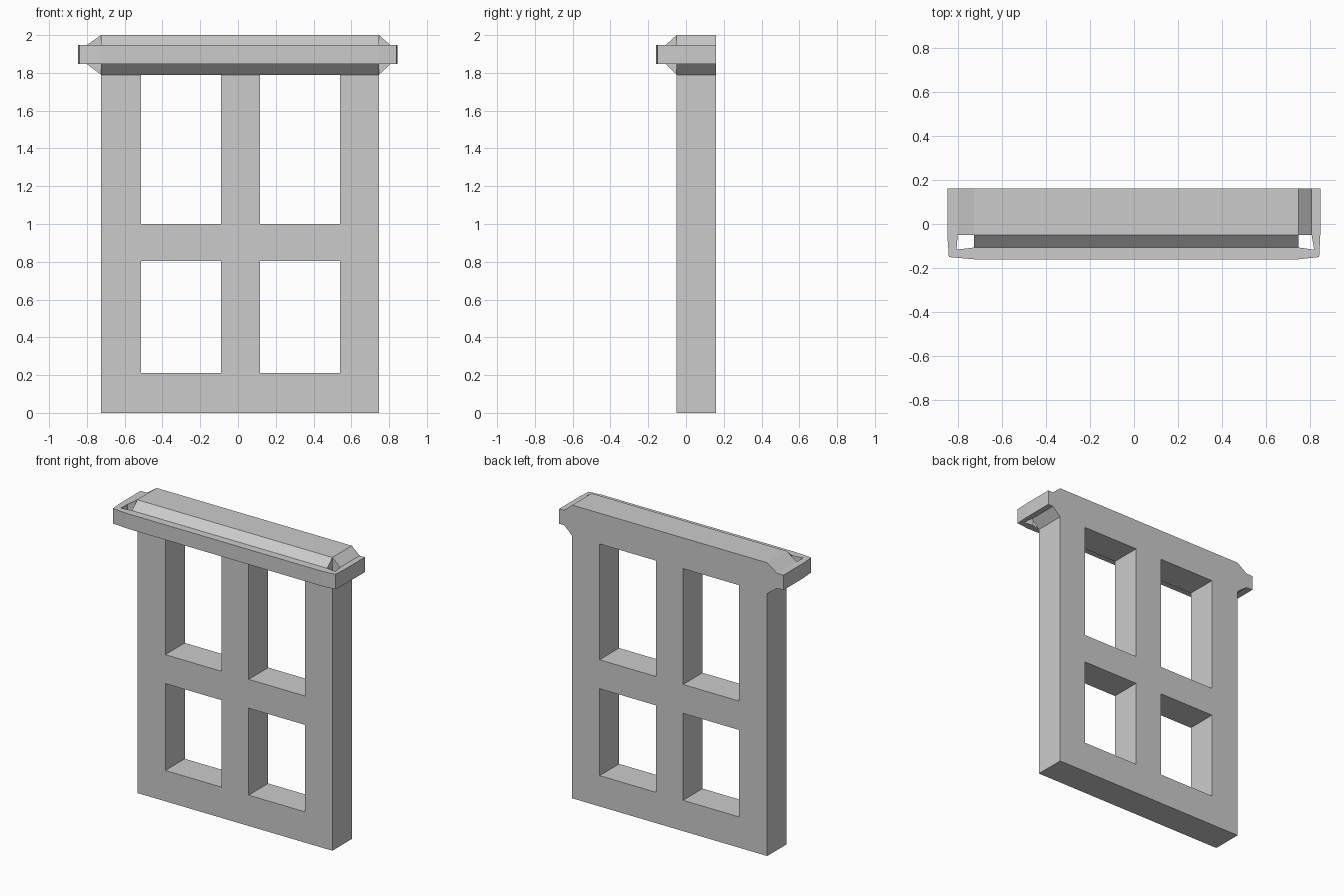
import bpy, bmesh

if "Cube" in bpy.data.objects:
    bpy.data.objects.remove(bpy.data.objects["Cube"])

FRONT, BACK = -0.05, 0.16           # frame depth range
LEFT, RIGHT = -0.725, 0.747         # frame side faces
Z_LOW, Z_BAND0, Z_BAND1, Z_TOP = 1.79, 1.846, 1.948, 2.0


def add_object(name, bm):
    bmesh.ops.recalc_face_normals(bm, faces=bm.faces)
    mesh = bpy.data.meshes.new(name)
    bm.to_mesh(mesh)
    bm.free()
    obj = bpy.data.objects.new(name, mesh)
    bpy.context.collection.objects.link(obj)
    return obj


def prism(name, profile, axis, start, end):
    """Extrude a 2D profile (remaining axes in order) along one axis."""
    bm = bmesh.new()
    verts = []
    for p in profile:
        co = list(p)
        co.insert(axis, start)
        verts.append(bm.verts.new(co))
    face = bm.faces.new(verts)
    new = bmesh.ops.extrude_face_region(bm, geom=[face], use_keep_orig=True)["geom"]
    shift = [0, 0, 0]
    shift[axis] = end - start
    bmesh.ops.translate(bm, vec=shift, verts=[g for g in new if isinstance(g, bmesh.types.BMVert)])
    return add_object(name, bm)


# Window frame: a grid of cells with four openings, extruded in depth
xs = [LEFT, -0.513, -0.09, 0.116, 0.54, RIGHT]
zs = [0, 0.21, 0.803, 1.0, Z_LOW, Z_TOP]
bm = bmesh.new()
grid = [[bm.verts.new((x, FRONT, z)) for z in zs] for x in xs]
for i in range(5):
    for j in range(5):
        if not (i in (1, 3) and j in (1, 3)):
            bm.faces.new((grid[i][j], grid[i + 1][j], grid[i + 1][j + 1], grid[i][j + 1]))
new = bmesh.ops.extrude_face_region(bm, geom=bm.faces[:], use_keep_orig=True)["geom"]
bmesh.ops.translate(bm, vec=(0, BACK - FRONT, 0),
                    verts=[g for g in new if isinstance(g, bmesh.types.BMVert)])
bmesh.ops.recalc_face_normals(bm, faces=bm.faces)
bmesh.ops.dissolve_limit(bm, angle_limit=0.01, verts=bm.verts, edges=bm.edges)
add_object("window_frame", bm)


def cornice_profile(wall, inner, outer):
    """Bevelled moulding section: wall line, bevel edge, band face."""
    return [(wall, Z_LOW), (inner, Z_BAND0), (outer, Z_BAND0),
            (outer, Z_BAND1), (inner, Z_BAND1), (wall, Z_TOP)]


# Cornice along the front and both sides
prism("cornice_front", cornice_profile(FRONT, -0.107, -0.16), 0, LEFT, RIGHT)
sides = {"left": (LEFT, -0.8, -0.847, -0.805, -0.84),
         "right": (RIGHT, 0.806, 0.845, 0.817, 0.84)}
for side, (wall, inner, outer, corner_in, corner_out) in sides.items():
    prism("cornice_" + side, cornice_profile(wall, inner, outer), 1, FRONT, BACK)
    # Band wrapping the open corner
    prism("corner_band_" + side,
          [(wall, -0.107), (wall, -0.16), (corner_out, -0.15), (outer, FRONT),
           (inner, FRONT), (corner_in, -0.116)], 2, Z_BAND0, Z_BAND1)
